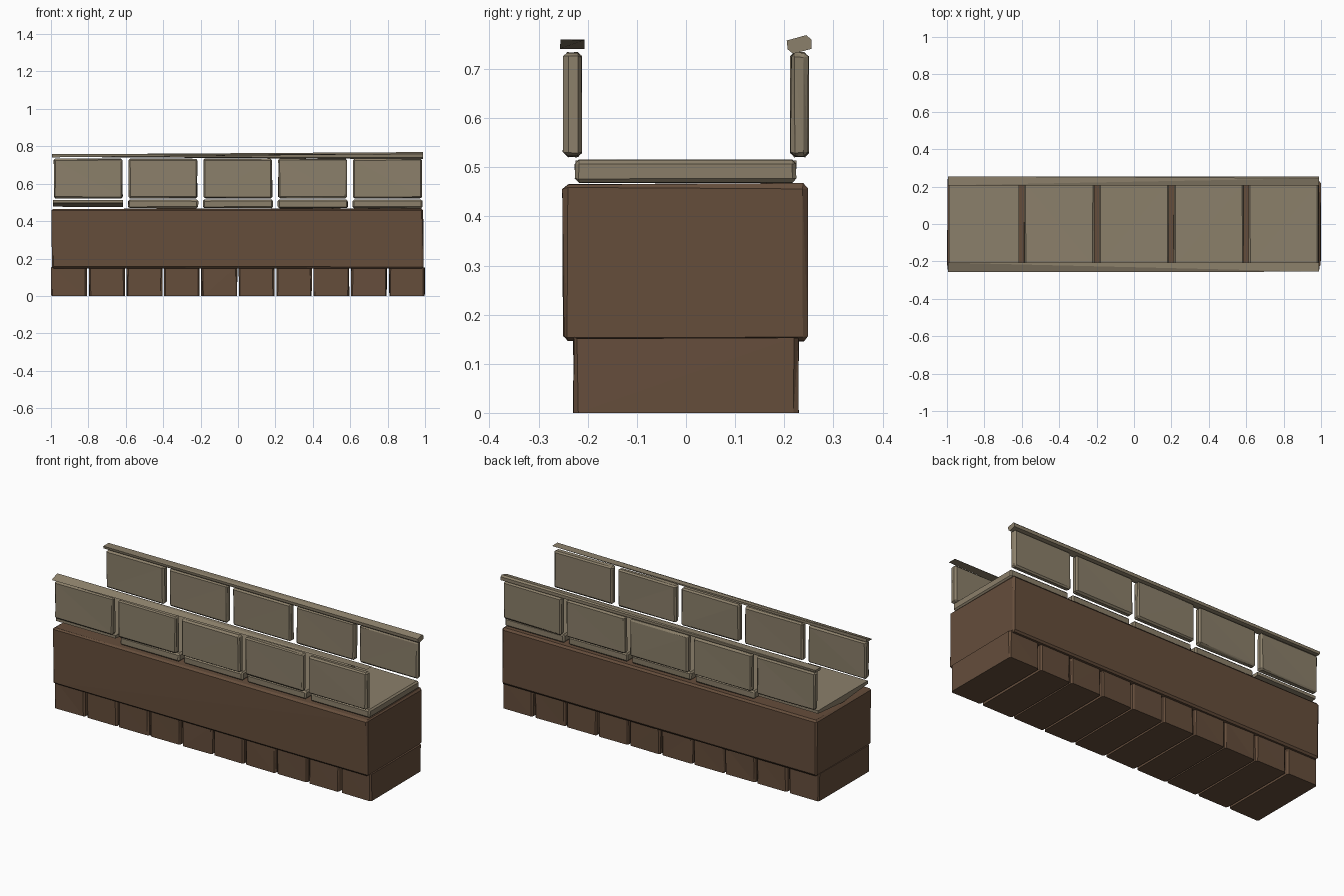
import bpy, bmesh, random
from mathutils import Vector

if "Cube" in bpy.data.objects:
    bpy.data.objects.remove(bpy.data.objects["Cube"])

random.seed(4)


def material(name, rgb):
    m = bpy.data.materials.new(name)
    m.diffuse_color = (*rgb, 1)
    m.use_nodes = True
    m.node_tree.nodes["Principled BSDF"].inputs["Base Color"].default_value = m.diffuse_color
    return m


STONE = material("pale_stone", (0.26, 0.215, 0.145))
EARTH = material("brown_stone", (0.13, 0.075, 0.044))


def finish(bm, name, mat):
    bmesh.ops.recalc_face_normals(bm, faces=bm.faces)
    mesh = bpy.data.meshes.new(name)
    bm.to_mesh(mesh)
    bm.free()
    mesh.materials.append(mat)
    obj = bpy.data.objects.new(name, mesh)
    bpy.context.collection.objects.link(obj)
    return obj


def block(name, x, y, z, mat, chamfer=0.008, jitter=0.002, upright_only=False):
    """Rough-hewn box between the given (min, max) ranges."""
    bm = bmesh.new()
    bmesh.ops.create_cube(bm, size=1)
    for v in bm.verts:
        v.co = [r[0] + (c + 0.5) * (r[1] - r[0]) for c, r in zip(v.co, (x, y, z))]
    edges = [e for e in bm.edges
             if not upright_only or abs(e.verts[0].co.z - e.verts[1].co.z) > 0.01]
    bmesh.ops.bevel(bm, geom=edges, offset=chamfer, segments=1, affect='EDGES')
    centre = Vector([(r[0] + r[1]) / 2 for r in (x, y, z)])
    for v in bm.verts:
        # chips only ever go inward, and a bottom on the ground stays flat
        for i in range(3):
            if i < 2 or v.co.z > 0.001:
                step = random.uniform(0, jitter)
                v.co[i] += step if v.co[i] < centre[i] else -step
    bmesh.ops.triangulate(bm, faces=bm.faces)
    return finish(bm, name, mat)


def hull(name, points, mat):
    bm = bmesh.new()
    for p in points:
        bm.verts.new(p)
    bmesh.ops.convex_hull(bm, input=bm.verts)
    return finish(bm, name, mat)


# row of foundation stones
for i in range(10):
    cx = -0.9 + 0.2 * i
    block(f"foundation_stone_{i + 1}", (cx - 0.1 + 0.003, cx + 0.1 - 0.003) if i not in (0, 9)
          else ((-1, -0.806) if i == 0 else (0.806, 1)),
          (-0.23, 0.23), (0, 0.155), EARTH, 0.008, 0.004, True)

# main wall body
block("wall_body", (-0.998, 0.992), (-0.252, 0.25), (0.144, 0.468), EARTH, 0.009, 0.004)

# walkway slabs and parapet panels, five bays
for i in range(5):
    cx = -0.8 + 0.4 * i
    if i:
        block(f"walkway_slab_{i + 1}", (cx - 0.188, min(cx + 0.188, 0.99)),
              (-0.227, 0.225), (0.468, 0.516), STONE)
    for side, s in (("front", -1), ("back", 1)):
        block(f"{side}_parapet_panel_{i + 1}", (cx - 0.186, cx + 0.184),
              sorted((s * 0.211, s * 0.251)), (0.52, 0.735), STONE, 0.008, 0.004)

# first slab, with its underside broken away along the long edges
xl, xr = -0.99, -0.615
hull("walkway_slab_1",
     [(x, y, 0.514) for x in (xl, xr) for y in (-0.225, 0.225)]
     + [(x, y, 0.497) for x in (xl, xr) for y in (-0.225, 0.225)]
     + [(xl, 0, 0.477), (xr, 0, 0.475), (-0.8, 0.0, 0.488)], STONE)

# front rail, a twisted wedge that thins toward the right
hull("front_rail",
     [(-0.995, -0.207, 0.76), (-0.995, -0.257, 0.741), (-0.995, -0.207, 0.741),
      (0.99, -0.255, 0.76), (0.99, -0.207, 0.759)], STONE)

# back rail, flat at the left and tilted at the right
left = [(0.207, 0.757), (0.255, 0.757), (0.252, 0.743), (0.21, 0.743)]
right = [(0.205, 0.758), (0.245, 0.769), (0.255, 0.741), (0.218, 0.731)]
hull("back_rail",
     [(-0.995, *p) for p in left] + [(0.99, *p) for p in right]
     + [(0.99, 0.255, 0.76), (0.99, 0.207, 0.74)], STONE)
